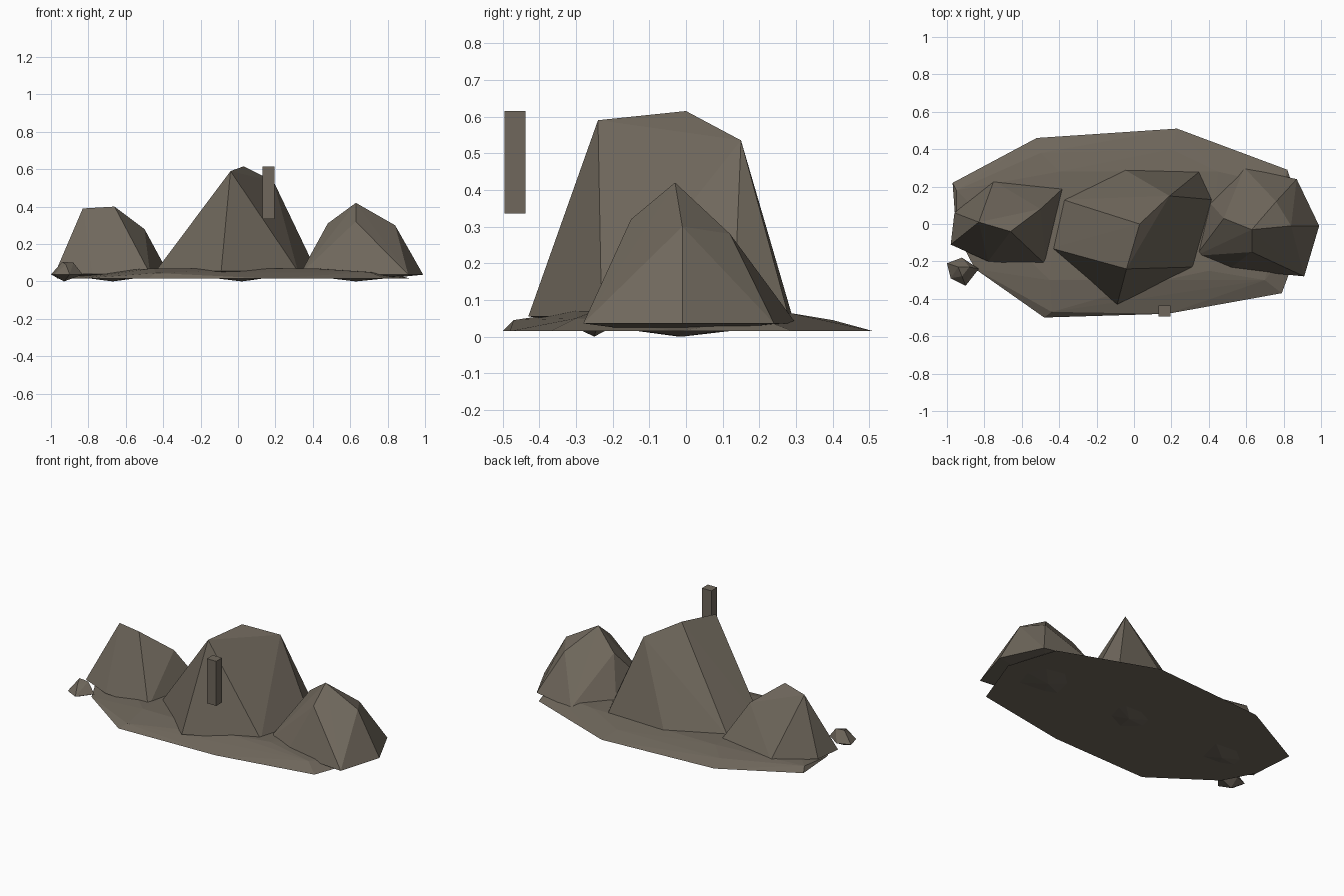
import bpy
import bmesh
from mathutils import Vector

# Remove the default object only
default_cube = bpy.data.objects.get("Cube")
if default_cube is not None:
    bpy.data.objects.remove(default_cube, do_unlink=True)


def make_material(name, colour):
    material = bpy.data.materials.new(name)
    material.use_nodes = True
    material.diffuse_color = (*colour, 1)
    shader = material.node_tree.nodes["Principled BSDF"]
    shader.inputs["Base Color"].default_value = (*colour, 1)
    shader.inputs["Roughness"].default_value = 0.9
    return material


stone = make_material("grey brown stone", (0.16, 0.137, 0.107))


def add_object(name, bm):
    """Turn a finished bmesh into a flat-shaded stone object."""
    bmesh.ops.recalc_face_normals(bm, faces=bm.faces)
    mesh = bpy.data.meshes.new(name)
    bm.to_mesh(mesh)
    bm.free()
    mesh.materials.append(stone)
    obj = bpy.data.objects.new(name, mesh)
    bpy.context.collection.objects.link(obj)
    return obj


def faceted_rock(name, crown, rim, rim_height, foot=None):
    """Wrap a faceted hull around crown points, a level rim and a low foot."""
    bm = bmesh.new()
    points = list(crown) + [(x, y, rim_height) for x, y in rim]
    if foot is not None:
        points.append(foot)
    for point in points:
        bm.verts.new(Vector(point))
    hull = bmesh.ops.convex_hull(bm, input=bm.verts)
    unused = set(hull["geom_interior"]) | set(hull["geom_unused"])
    loose = [item for item in unused if isinstance(item, bmesh.types.BMVert)]
    bmesh.ops.delete(bm, geom=loose, context="VERTS")
    return add_object(name, bm)


def block(name, low, high):
    """Add a plain box between two opposite corners."""
    low, high = Vector(low), Vector(high)
    bm = bmesh.new()
    bmesh.ops.create_cube(bm, size=1)
    bmesh.ops.scale(bm, vec=high - low, verts=bm.verts)
    bmesh.ops.translate(bm, vec=(low + high) / 2, verts=bm.verts)
    return add_object(name, bm)


# Broad, thin ground slab with a bevelled upper side
faceted_rock(
    "ground_slab",
    crown=[(-.95, .18, .04), (-.45, -.3, .07), (-.44, -.47, .045),
           (.16, -.3, .07), (.4, -.25, .07), (.7, -.3, .05),
           (.45, .28, .065), (-.4, .28, .065), (.2, .4, .045),
           (-.5, .38, .045), (.8, .2, .05)],
    rim=[(-.97, .22), (-.52, .46), (.23, .51), (.82, .29), (.92, -.02),
         (.79, -.37), (.18, -.48), (-.48, -.5), (-.85, -.24), (-.95, -.05)],
    rim_height=.015)

# Tall middle rock
faceted_rock(
    "middle_rock",
    crown=[(.03, 0, .615), (-.04, -.24, .59), (.19, .15, .535)],
    rim=[(-.09, -.43), (-.44, -.13), (-.38, .13), (-.05, .29),
         (.35, .28), (.42, .13), (.32, -.23)],
    rim_height=.055, foot=(.02, -.02, 0))

# Rock on the model's left
faceted_rock(
    "left_rock",
    crown=[(.63, -.03, .42), (.84, -.01, .3), (.48, .03, .31),
           (.63, -.15, .32), (.76, .12, .28)],
    rim=[(.99, -.01), (.91, -.28), (.51, -.24), (.33, -.17),
         (.4, .12), (.59, .3), (.87, .24)],
    rim_height=.036, foot=(.63, -.01, 0))

# Rock on the model's right
faceted_rock(
    "right_rock",
    crown=[(-.83, .01, .39), (-.66, -.04, .4), (-.5, .08, .28)],
    rim=[(-.75, .23), (-.37, .2), (-.47, -.22), (-.78, -.2),
         (-.98, -.11), (-.96, .06)],
    rim_height=.04, foot=(-.67, -.02, 0))

# Little boulder at the edge of the slab
faceted_rock(
    "small_boulder",
    crown=[(-.94, -.23, .105), (-.88, -.23, .1), (-.92, -.28, .09)],
    rim=[(-1, -.21), (-.92, -.18), (-.83, -.24), (-.9, -.33), (-.98, -.29)],
    rim_height=.037, foot=(-.93, -.25, 0))

# Free-standing upright post above the front edge
block("upright_post", (.13, -.495, .335), (.195, -.437, .615))
